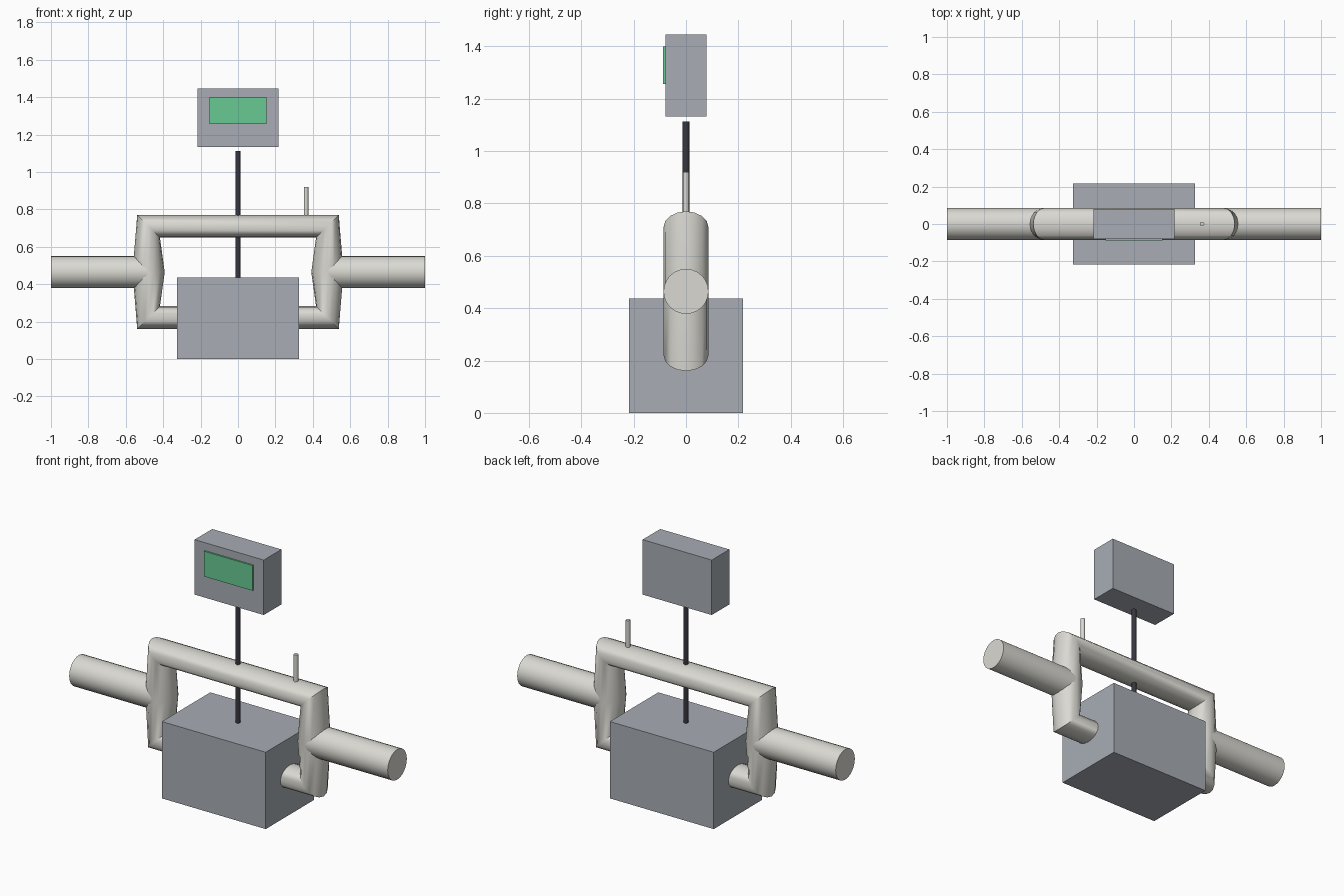
import bpy, bmesh, math
from mathutils import Vector

if "Cube" in bpy.data.objects:
    bpy.data.objects.remove(bpy.data.objects["Cube"])


def material(name, rgb):
    m = bpy.data.materials.new(name)
    m.diffuse_color = (*rgb, 1)
    m.use_nodes = True
    m.node_tree.nodes["Principled BSDF"].inputs["Base Color"].default_value = m.diffuse_color
    return m


PIPE = material("pale pipe", (0.70, 0.694, 0.645))
GREY = material("blue grey casing", (0.392, 0.418, 0.462))
GREEN = material("screen green", (0.138, 0.591, 0.296))
DARK = material("dark rod", (0.038, 0.038, 0.048))


def finish(name, bm, mat, smooth=False):
    bmesh.ops.recalc_face_normals(bm, faces=bm.faces)
    me = bpy.data.meshes.new(name)
    bm.to_mesh(me)
    bm.free()
    me.materials.append(mat)
    ob = bpy.data.objects.new(name, me)
    bpy.context.collection.objects.link(ob)
    if smooth:
        bpy.ops.object.select_all(action='DESELECT')
        ob.select_set(True)
        bpy.context.view_layer.objects.active = ob
        bpy.ops.object.shade_smooth_by_angle(angle=math.radians(40))
    return ob


def box(name, lo, hi, mat):
    bm = bmesh.new()
    bmesh.ops.create_cube(bm, size=1)
    for v in bm.verts:
        v.co = [a + (b - a) * (c + 0.5) for a, b, c in zip(lo, hi, v.co)]
    return finish(name, bm, mat)


def tube(name, path, r, mat, sides=16, closed=False):
    """Sweep a circle along an XZ path; corner rings keep their radius, so corners pinch."""
    bm = bmesh.new()
    pts = [Vector((x, 0, z)) for x, z in path]
    n = len(pts)
    rings = []
    for i, p in enumerate(pts):
        before = pts[i - 1] if closed or i > 0 else None
        after = pts[(i + 1) % n] if closed or i < n - 1 else None
        t = Vector()
        if before is not None:
            t += (p - before).normalized()
        if after is not None:
            t += (after - p).normalized()
        t.normalize()
        u, w = Vector((0, 1, 0)), Vector((-t.z, 0, t.x))
        angles = [math.tau * k / sides for k in range(sides)]
        rings.append([bm.verts.new(p + r * (math.cos(a) * u + math.sin(a) * w)) for a in angles])
    for i in range(n if closed else n - 1):
        a, b = rings[i], rings[(i + 1) % n]
        for k in range(sides):
            j = (k + 1) % sides
            bm.faces.new((a[k], a[j], b[j], b[k]))
    if not closed:
        bm.faces.new(rings[0])
        bm.faces.new(rings[-1])
    return finish(name, bm, mat, smooth=True)


# Main body, standing on the ground
box("meter_body", (-0.326, -0.217, 0), (0.326, 0.217, 0.436), GREY)

# Pipe loop running through the body and round over the top
X, Z0, ZM, Z1 = 0.478, 0.221, 0.464, 0.709
tube("bypass_loop", [(-X, Z0), (-X, ZM), (-X, Z1), (X, Z1), (X, ZM), (X, Z0)],
     0.086, PIPE, closed=True)

# Inlet and outlet pipes
for side, name in ((-1, "inlet_pipe"), (1, "outlet_pipe")):
    tube(name, [(side * X, ZM), (side, ZM)], 0.086, PIPE, sides=24)

# Small vent on the top bar
tube("vent_pin", [(0.364, 0.70), (0.364, 0.92)], 0.012, PIPE)

# Rod rising towards the display
tube("display_rod", [(0, 0.40), (0, 1.113)], 0.013, DARK)

# Display housing and its screen plate
box("display_housing", (-0.217, -0.079, 1.133), (0.217, 0.079, 1.445), GREY)
box("display_screen", (-0.153, -0.088, 1.257), (0.153, -0.079, 1.4), GREEN)
